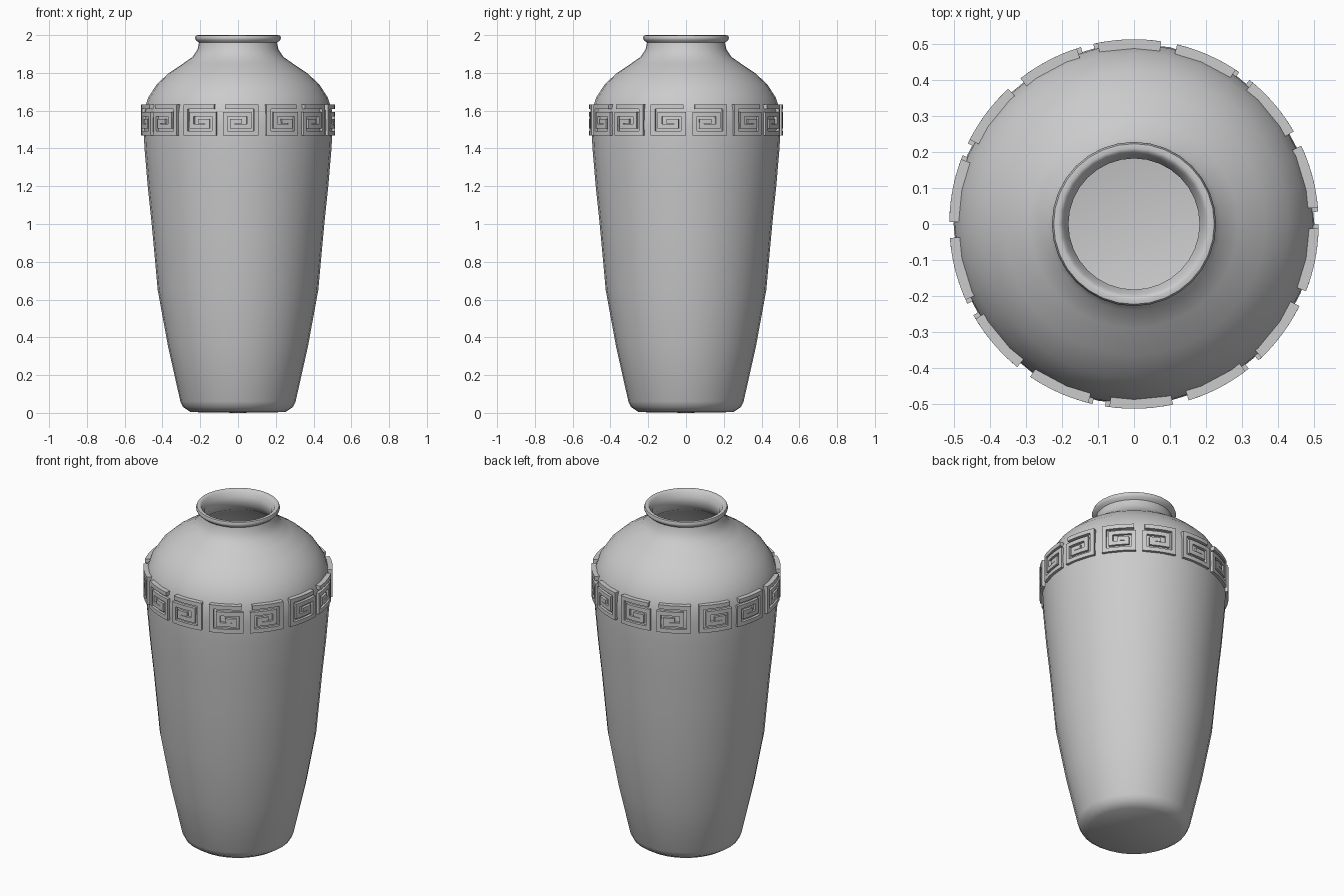
import bpy, bmesh, math
from mathutils import Vector

old = bpy.data.objects.get("Cube")
if old:
    bpy.data.objects.remove(old, do_unlink=True)

clay = bpy.data.materials.new("grey_clay")
clay.use_nodes = True
clay.diffuse_color = (0.6, 0.6, 0.6, 1)
bsdf = next(n for n in clay.node_tree.nodes if n.type == 'BSDF_PRINCIPLED')
bsdf.inputs["Base Color"].default_value = clay.diffuse_color
bsdf.inputs["Roughness"].default_value = 0.7


def finish(bm, name, angle):
    """Turn a bmesh into a shaded object."""
    bmesh.ops.recalc_face_normals(bm, faces=bm.faces)
    mesh = bpy.data.meshes.new(name)
    bm.to_mesh(mesh)
    bm.free()
    mesh.materials.append(clay)
    obj = bpy.data.objects.new(name, mesh)
    bpy.context.collection.objects.link(obj)
    bpy.ops.object.select_all(action='DESELECT')
    obj.select_set(True)
    bpy.context.view_layer.objects.active = obj
    bpy.ops.object.shade_smooth_by_angle(angle=math.radians(angle))
    return obj


# Vase: outer wall up to the rim, then back down the inside (radius, height)
WALL = [(0.29, 0.03), (0.305, 0.06), (0.37, 0.35), (0.425, 0.65), (0.457, 1.0),
        (0.478, 1.2), (0.495, 1.4), (0.501, 1.52), (0.498, 1.6), (0.475, 1.67),
        (0.43, 1.74), (0.365, 1.8), (0.29, 1.85), (0.24, 1.885), (0.214, 1.925)]
RIM = [(0.207, 1.96), (0.223, 1.973), (0.228, 1.985), (0.223, 1.998),
       (0.21, 2.0), (0.2, 1.995), (0.195, 1.98), (0.182, 1.965)]
THICK = 0.028
inner = [(r - THICK, z - THICK * 0.4) for r, z in reversed(WALL[1:])]
profile = [(0, 0), (0.25, 0.004)] + WALL + RIM + inner + [(0.24, 0.035), (0, 0.03)]

bm = bmesh.new()
verts = [bm.verts.new((0, -r, z)) for r, z in profile]
edges = [bm.edges.new(pair) for pair in zip(verts, verts[1:])]
bmesh.ops.spin(bm, geom=verts + edges, cent=(0, 0, 0), axis=(0, 0, 1),
               angle=math.tau, steps=32, use_duplicate=False)
bmesh.ops.remove_doubles(bm, verts=bm.verts, dist=0.0001)
finish(bm, "vase_body", 50)

# Key band: square spirals in mirrored pairs, wrapped around the shoulder
PAIRS = 7
BAND_Z = 1.55
R_OUT, R_IN = 0.513, 0.48
HALF = 0.012     # half the strip width
PITCH = 0.038    # distance between turns


def spiral_path(a, b):
    """Centre line of an inward square spiral, with short steps for bending."""
    p = PITCH
    corners = [(a, b), (-a, b), (-a, -b), (a, -b), (a, b - p), (p - a, b - p),
               (p - a, p - b), (a - p, p - b), (a - p, b - 2 * p), (2 * p - a, b - 2 * p)]
    corners = [Vector(c) for c in corners]
    path = [corners[0]]
    for c, d in zip(corners, corners[1:]):
        steps = max(1, round(abs(d.x - c.x) / 0.03))
        path += [c.lerp(d, i / steps) for i in range(1, steps + 1)]
    return path


def wrap(x, z, centre, r):
    t = centre + x / R_OUT
    return (r * math.sin(t), -r * math.cos(t), BAND_Z + z)


def clip(v):
    return max(-1, min(1, round(v)))


def add_spiral(bm, centre, side):
    path = spiral_path(0.083, 0.07)
    rings = []
    for i, pt in enumerate(path):
        before = path[max(i, 1)] - path[max(i, 1) - 1]
        after = path[min(i + 1, len(path) - 1)] - path[min(i, len(path) - 2)]
        # mitred offset for right-angled turns
        d1, d2 = before.normalized(), after.normalized()
        off = Vector((clip(-d1.y - d2.y), clip(d1.x + d2.x))) * HALF
        lo, hi = pt - off, pt + off
        rings.append([bm.verts.new(wrap(q.x * side, q.y, centre, r))
                      for q, r in ((lo, R_IN), (lo, R_OUT), (hi, R_OUT), (hi, R_IN))])
    for a, b in zip(rings, rings[1:]):
        for k in range(4):
            bm.faces.new((a[k], a[(k + 1) % 4], b[(k + 1) % 4], b[k]))
    bm.faces.new(rings[0])
    bm.faces.new(rings[-1])


bm = bmesh.new()
for i in range(PAIRS):
    middle = math.radians(-11) + i * math.tau / PAIRS
    for side in (1, -1):
        add_spiral(bm, middle - side * math.radians(12.6), side)
finish(bm, "key_pattern_band", 30)
